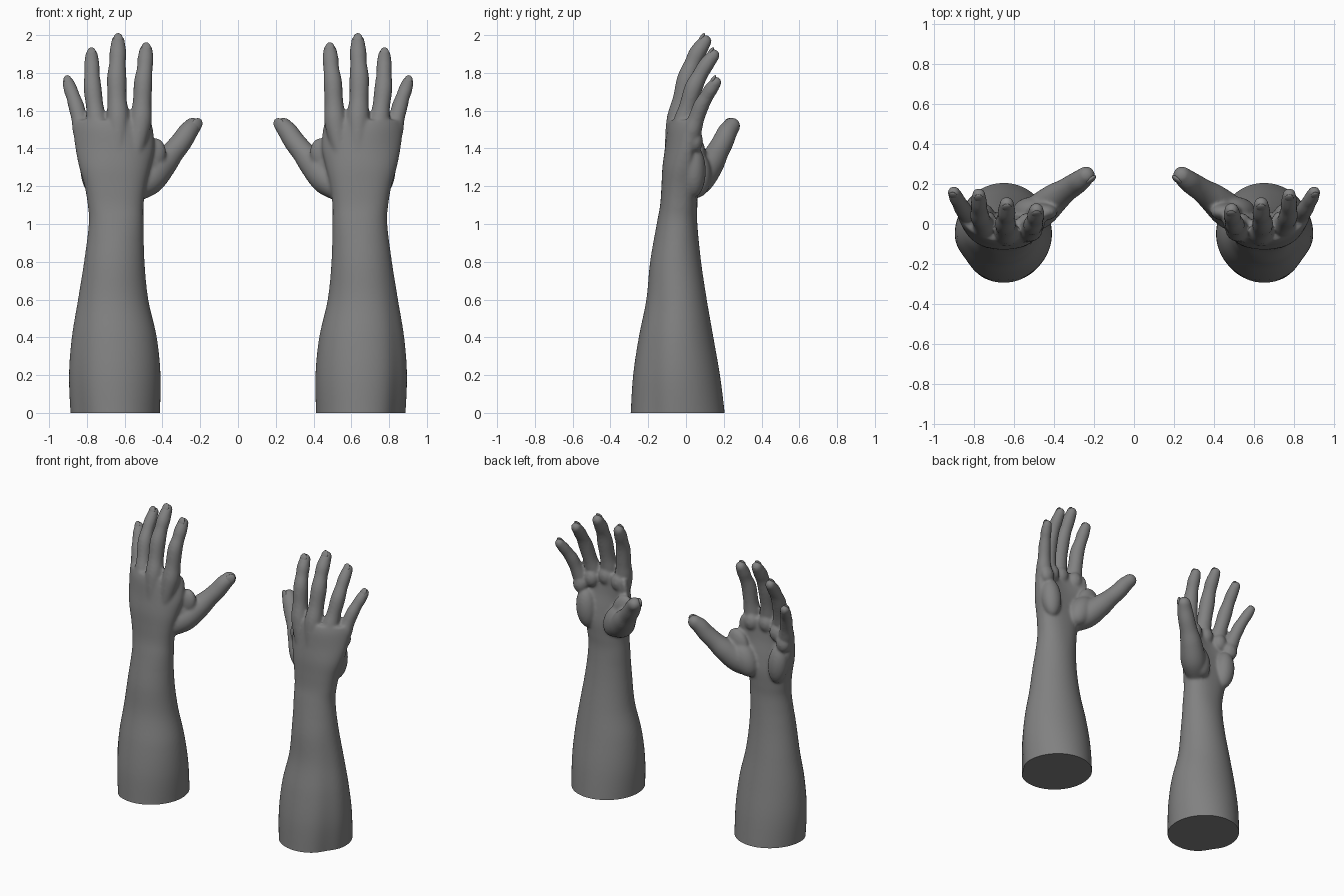
import bpy, bmesh, math
from mathutils import Vector, Matrix

cube = bpy.data.objects.get("Cube")
if cube:
    bpy.data.objects.remove(cube, do_unlink=True)

skin = bpy.data.materials.new("grey_skin")
skin.use_nodes = True
GREY = (0.22, 0.22, 0.22, 1)
skin.diffuse_color = GREY
skin.node_tree.nodes["Principled BSDF"].inputs["Base Color"].default_value = GREY


def spline(rows, steps):
    """Smoothly interpolate rows of numbers (Catmull-Rom)."""
    out = []
    for i in range(len(rows) - 1):
        a, b, c, d = (rows[max(0, min(len(rows) - 1, i + k))] for k in (-1, 0, 1, 2))
        for s in range(steps):
            t = s / steps
            out.append([0.5 * (2 * q + (r - p) * t + (2 * p - 5 * q + 4 * r - u) * t * t
                               + (3 * q - p - 3 * r + u) * t ** 3)
                        for p, q, r, u in zip(a, b, c, d)])
    return out + [list(rows[-1])]


def loft(bm, rings):
    """Skin a closed tube through equal-sized rings."""
    loops = [[bm.verts.new(p) for p in ring] for ring in rings]
    n = len(loops[0])
    for a, b in zip(loops, loops[1:]):
        for i in range(n):
            bm.faces.new((a[i], a[(i + 1) % n], b[(i + 1) % n], b[i]))
    bm.faces.new(loops[0][::-1])
    bm.faces.new(loops[-1])


def digit(bm, rows):
    """Round-tipped tube along rows of x, y, z, radius."""
    pts = spline(rows, 6)
    tip, r = Vector(pts[-1][:3]), pts[-1][3]
    way = (tip - Vector(pts[-2][:3])).normalized()
    for a in (20, 40, 60, 75, 86):
        pts.append([*(tip + way * r * math.sin(math.radians(a))), r * math.cos(math.radians(a))])
    rings = []
    for i, p in enumerate(pts):
        axis = (Vector(pts[min(i + 1, len(pts) - 1)][:3]) - Vector(pts[max(i - 1, 0)][:3])).normalized()
        u = axis.cross(Vector((0, 1, 0))).normalized()
        v = axis.cross(u)
        rings.append([Vector(p[:3]) + p[3] * (u * math.cos(k * math.tau / 20) + v * math.sin(k * math.tau / 20))
                      for k in range(20)])
    loft(bm, rings)


def mound(bm, centre, size, turn=0.0):
    """Ellipsoid pad, turned about the y axis."""
    m = Matrix.Translation(centre) @ Matrix.Rotation(turn, 4, 'Y') @ Matrix.Diagonal((*size, 1))
    bmesh.ops.create_uvsphere(bm, u_segments=24, v_segments=16, radius=1, matrix=m)


# Forearm, wrist and palm sections: z, x min, x max, y min, y max, cupping
ARM = [(-0.06, 0.415, 0.88, -0.297, 0.21, 0), (0.0, 0.413, 0.887, -0.293, 0.205, 0),
       (0.2, 0.41, 0.895, -0.28, 0.18, 0), (0.4, 0.43, 0.88, -0.25, 0.145, 0),
       (0.6, 0.475, 0.847, -0.21, 0.11, 0), (0.8, 0.495, 0.815, -0.19, 0.08, 0),
       (1.0, 0.50, 0.79, -0.155, 0.06, 0), (1.1, 0.50, 0.795, -0.137, 0.06, 0),
       (1.2, 0.487, 0.812, -0.13, 0.06, 0.3), (1.3, 0.465, 0.84, -0.125, 0.045, 0.8),
       (1.4, 0.445, 0.86, -0.112, 0.025, 1.2), (1.5, 0.45, 0.87, -0.1, 0.015, 1.6),
       (1.55, 0.465, 0.855, -0.085, 0.01, 1.6)]

# Fingers from inside the palm to the tip: x, y, z, radius
DIGITS = {
    "index": [(0.55, -0.055, 1.35, 0.04), (0.517, -0.03, 1.53, 0.058), (0.508, -0.015, 1.64, 0.05),
              (0.502, 0.0, 1.75, 0.049), (0.494, 0.025, 1.82, 0.042), (0.49, 0.045, 1.87, 0.043),
              (0.487, 0.07, 1.918, 0.036)],
    "middle": [(0.635, -0.075, 1.35, 0.04), (0.635, -0.045, 1.54, 0.06), (0.64, -0.02, 1.66, 0.051),
               (0.642, 0.005, 1.77, 0.052), (0.638, 0.035, 1.85, 0.044), (0.636, 0.06, 1.905, 0.045),
               (0.635, 0.1, 1.966, 0.036)],
    "ring": [(0.70, -0.06, 1.33, 0.04), (0.741, -0.02, 1.51, 0.056), (0.758, 0.01, 1.62, 0.047),
             (0.77, 0.04, 1.72, 0.048), (0.773, 0.075, 1.79, 0.041), (0.774, 0.105, 1.84, 0.041),
             (0.775, 0.145, 1.893, 0.034)],
    "little": [(0.76, -0.02, 1.3, 0.04), (0.817, 0.025, 1.47, 0.052), (0.84, 0.055, 1.56, 0.043),
               (0.857, 0.08, 1.625, 0.042), (0.873, 0.108, 1.675, 0.037), (0.886, 0.13, 1.71, 0.037),
               (0.899, 0.158, 1.75, 0.031)],
    "thumb": [(0.56, -0.01, 1.17, 0.06), (0.475, 0.06, 1.235, 0.085), (0.4, 0.125, 1.315, 0.075),
              (0.345, 0.165, 1.38, 0.061), (0.3, 0.195, 1.435, 0.057), (0.267, 0.218, 1.485, 0.053),
              (0.24, 0.242, 1.518, 0.046)],
}

bm = bmesh.new()
rings = []
for z, x0, x1, y0, y1, cup in spline(ARM, 6):
    cx, cy, rx, ry = (x0 + x1) / 2, (y0 + y1) / 2, (x1 - x0) / 2, (y1 - y0) / 2
    power = 2 / (2 + 0.6 * min(1, max(0, (z - 0.9) / 0.4)))
    fade = max(0, 1 - z / 0.9)
    ring = []
    for k in range(64):
        a = k * math.tau / 64 - math.pi
        c, s = math.cos(a), math.sin(a)
        # shallow valley between the forearm muscles
        r = 1 - 0.07 * fade * math.exp(-((a + 0.6) / 0.3) ** 2)
        dx = rx * r * math.copysign(abs(c) ** power, c)
        dy = ry * r * math.copysign(abs(s) ** power, s)
        ring.append((cx + dx, cy + dy + cup * dx * dx, z))
    rings.append(ring)
loft(bm, rings)
for rows in DIGITS.values():
    digit(bm, rows)

# Palm pads: thumb base, heel, finger roots and the web of the thumb
mound(bm, (0.51, 0.06, 1.26), (0.085, 0.075, 0.13), -0.5)
mound(bm, (0.765, 0.04, 1.28), (0.07, 0.065, 0.14), 0.1)
mound(bm, (0.46, 0.06, 1.36), (0.075, 0.045, 0.1), -0.4)
for x, y, z in ((0.53, 0.015, 1.51), (0.64, 0.0, 1.52), (0.74, 0.025, 1.49), (0.81, 0.05, 1.44)):
    mound(bm, (x, y, z), (0.05, 0.04, 0.06))

# Fuse the parts into one smooth skin
mesh = bpy.data.meshes.new("arm_parts")
bm.to_mesh(mesh)
bm.free()
parts = bpy.data.objects.new("arm_parts", mesh)
bpy.context.collection.objects.link(parts)
fuse = parts.modifiers.new("fuse", 'REMESH')
fuse.mode, fuse.voxel_size = 'VOXEL', 0.009
soft = parts.modifiers.new("soften", 'SMOOTH')
soft.factor, soft.iterations = 0.5, 8
bpy.context.view_layer.update()
fused = bpy.data.meshes.new_from_object(parts.evaluated_get(bpy.context.evaluated_depsgraph_get()))
bpy.data.objects.remove(parts, do_unlink=True)

# Flat cut below the elbow
bm = bmesh.new()
bm.from_mesh(fused)
cut = bmesh.ops.bisect_plane(bm, geom=bm.verts[:] + bm.edges[:] + bm.faces[:], plane_co=(0, 0, 0),
                             plane_no=(0, 0, -1), clear_outer=True)
bmesh.ops.contextual_create(bm, geom=[e for e in cut["geom_cut"] if isinstance(e, bmesh.types.BMEdge)])
bmesh.ops.recalc_face_normals(bm, faces=bm.faces[:])
bm.to_mesh(fused)
bm.free()

# Nails lie on the back of each last joint
nails = bmesh.new()
for name, rows in DIGITS.items():
    tip, joint, r = Vector(rows[-1][:3]), Vector(rows[-2][:3]), rows[-1][3]
    axis = (tip - joint).normalized()
    back = Vector((-0.7, -0.6, 0.3)) if name == "thumb" else Vector((0, -1, 0.2))
    back = (back - axis * back.dot(axis)).normalized()
    frame = Matrix((axis.cross(back), axis, back)).transposed().to_4x4()
    m = Matrix.Translation(tip + axis * r * 0.15 + back * r * 0.7) @ frame @ Matrix.Diagonal(
        (r * 0.66, r * 0.85, r * 0.3, 1))
    bmesh.ops.create_uvsphere(nails, u_segments=20, v_segments=12, radius=1, matrix=m)
nail_mesh = bpy.data.meshes.new("nails")
nails.to_mesh(nail_mesh)
nails.free()

# Left and mirrored right copies
for part, source in (("arm", fused), ("nails", nail_mesh)):
    for side in ("left", "right"):
        data = source.copy()
        if side == "right":
            data.transform(Matrix.Scale(-1, 4, (1, 0, 0)))
            data.flip_normals()
        data.materials.clear()
        data.materials.append(skin)
        obj = bpy.data.objects.new(f"{side}_{part}", data)
        bpy.context.collection.objects.link(obj)
        bpy.ops.object.select_all(action='DESELECT')
        obj.select_set(True)
        bpy.context.view_layer.objects.active = obj
        bpy.ops.object.shade_smooth_by_angle(angle=math.radians(50))
